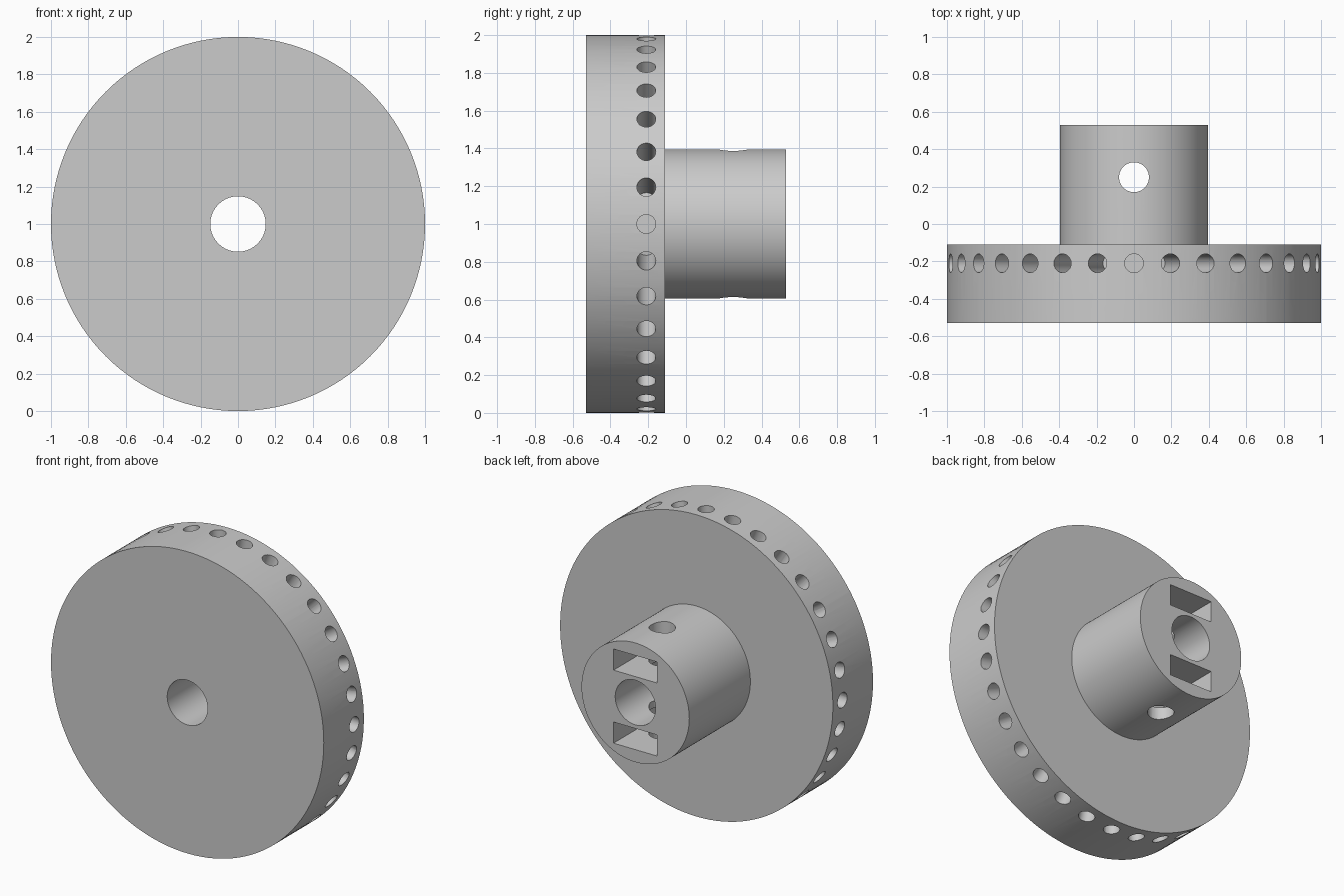
import bpy, bmesh, math
from mathutils import Matrix, Vector

old = bpy.data.objects.get("Cube")
if old:
    bpy.data.objects.remove(old, do_unlink=True)

AXIS_Z = 1.0                      # height of the wheel axis
FRONT, STEP, BACK = -0.53, -0.11, 0.53
RIM_R, HUB_R, BORE_R = 1.0, 0.395, 0.148

grey = bpy.data.materials.new("plain grey")
grey.use_nodes = True
colour = (0.6, 0.6, 0.6, 1.0)
grey.diffuse_color = colour
grey.node_tree.nodes["Principled BSDF"].inputs["Base Color"].default_value = colour


def make_object(name, bm):
    bmesh.ops.recalc_face_normals(bm, faces=bm.faces)
    mesh = bpy.data.meshes.new(name)
    bm.to_mesh(mesh)
    bm.free()
    mesh.materials.append(grey)
    obj = bpy.data.objects.new(name, mesh)
    bpy.context.collection.objects.link(obj)
    return obj


def add_rod(bm, start, end, radius, segments):
    """Closed cylinder between two points."""
    start, end = Vector(start), Vector(end)
    turn = (end - start).to_track_quat('Z', 'Y').to_matrix().to_4x4()
    bmesh.ops.create_cone(bm, cap_ends=True, segments=segments, radius1=radius,
                          radius2=radius, depth=(end - start).length,
                          matrix=Matrix.Translation((start + end) / 2) @ turn)


def cut(target, bm, name):
    """Subtract a set of separate solids from the target."""
    cutter = make_object(name, bm)
    cutter.hide_render = True
    mod = target.modifiers.new(name, 'BOOLEAN')
    mod.operation = 'DIFFERENCE'
    mod.solver = 'EXACT'
    mod.object = cutter
    bpy.context.view_layer.objects.active = target
    bpy.ops.object.modifier_apply(modifier=name)
    bpy.data.objects.remove(cutter, do_unlink=True)


# Disc, hub and centre bore as one turned profile (radius, y)
profile = [(BORE_R, FRONT), (RIM_R, FRONT), (RIM_R, STEP),
           (HUB_R, STEP), (HUB_R, BACK), (BORE_R, BACK)]
bm = bmesh.new()
verts = [bm.verts.new((r, y, AXIS_Z)) for r, y in profile]
edges = [bm.edges.new((verts[i - 1], verts[i])) for i in range(len(verts))]
bmesh.ops.spin(bm, geom=verts + edges, cent=(0, 0, AXIS_Z), axis=(0, 1, 0),
               angle=math.tau, steps=128, use_merge=True)
bmesh.ops.remove_doubles(bm, verts=bm.verts, dist=1e-5)
wheel = make_object("wheel_with_hub", bm)

# Ring of blind holes around the rim
bm = bmesh.new()
for i in range(32):
    a = math.tau * i / 32
    d = Vector((math.sin(a), 0, math.cos(a)))
    base = Vector((0, -0.21, AXIS_Z))
    add_rod(bm, base + d * 0.6, base + d * 1.1, 0.05, 24)
cut(wheel, bm, "rim_holes")

# Two nut slots open to the hub's end face
bm = bmesh.new()
for side in (-1, 1):
    place = Matrix.Translation((0, 0.34, AXIS_Z + side * 0.242))
    size = Matrix.Diagonal((0.32, 0.5, 0.14, 1))
    bmesh.ops.create_cube(bm, size=1, matrix=place @ size)
cut(wheel, bm, "nut_slots")

# Screw hole straight through the hub
bm = bmesh.new()
add_rod(bm, (0, 0.25, AXIS_Z - 0.5), (0, 0.25, AXIS_Z + 0.5), 0.08, 40)
cut(wheel, bm, "screw_hole")

# Smooth round walls, sharp edges
bpy.ops.object.select_all(action='DESELECT')
wheel.select_set(True)
bpy.context.view_layer.objects.active = wheel
bpy.ops.object.shade_smooth_by_angle(angle=math.radians(30))
